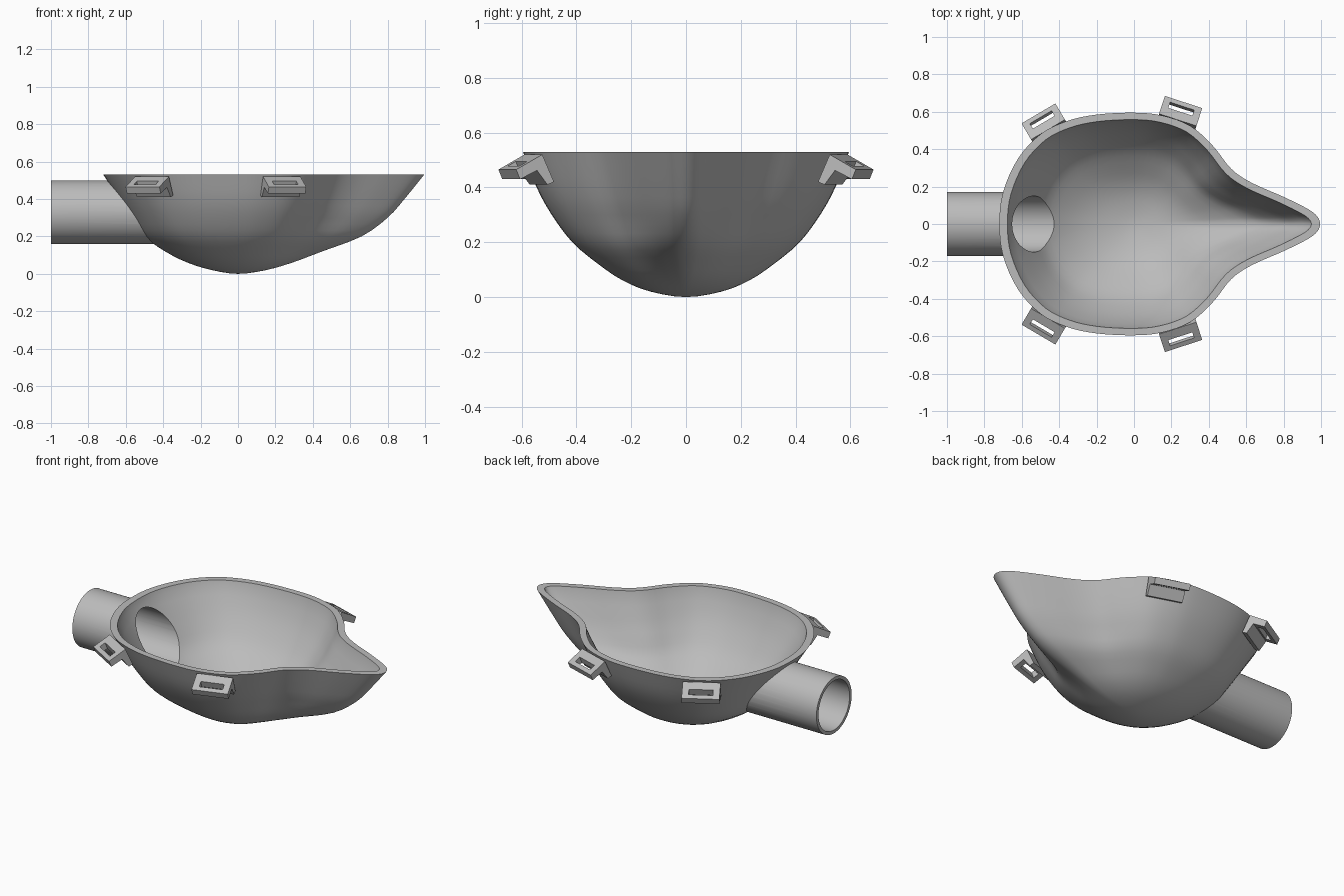
import bpy, bmesh, math
from mathutils import Vector, Matrix

if "Cube" in bpy.data.objects:
    bpy.data.objects.remove(bpy.data.objects["Cube"])

grey = bpy.data.materials.new("plain grey")
grey.use_nodes = True
grey.diffuse_color = (0.5, 0.5, 0.5, 1)
grey.node_tree.nodes["Principled BSDF"].inputs["Base Color"].default_value = (0.5, 0.5, 0.5, 1)

TOP = 0.53      # rim height
WALL = 0.03     # wall thickness

# Half of the rim outline, from the rear round to the spout tip
RIM = [(-.72, 0), (-.70, .17), (-.62, .35), (-.50, .48), (-.36, .55), (-.2, .585), (0, .595),
       (.15, .58), (.3, .525), (.42, .42), (.52, .295), (.63, .22), (.8, .145), (.93, .08), (.98, .04), (.995, 0)]
# Height, then rear, side and spout radius of the bowl
LEVELS = [(0, 0, 0, 0), (.02, .14, .13, .15), (.06, .27, .23, .29), (.12, .39, .32, .45),
          (.2, .5, .415, .66), (.3, .57, .49, .8), (.4, .635, .545, .89), (TOP, .72, .595, .995)]


def spline(pts, steps):
    """Smooth curve through pts, whose first and last points only steer it."""
    out = []
    for a, b, c, d in zip(pts, pts[1:], pts[2:], pts[3:]):
        for i in range(steps):
            t = i / steps
            out.append([0.5 * (2 * q + (r - p) * t + (2 * p - 5 * q + 4 * r - s) * t * t
                               + (3 * q - p - 3 * r + s) * t ** 3) for p, q, r, s in zip(a, b, c, d)])
    return out + [list(pts[-2])]


def to_object(name, bm):
    mesh = bpy.data.meshes.new(name)
    bm.to_mesh(mesh)
    bm.free()
    mesh.materials.append(grey)
    ob = bpy.data.objects.new(name, mesh)
    bpy.context.collection.objects.link(ob)
    return ob


def boolean(ob, tool, operation):
    mod = ob.modifiers.new("cut", 'BOOLEAN')
    mod.operation, mod.object, mod.solver = operation, tool, 'EXACT'
    bpy.context.view_layer.objects.active = ob
    bpy.ops.object.modifier_apply(modifier=mod.name)
    bpy.data.objects.remove(tool)


def smooth(ob):
    bpy.ops.object.select_all(action='DESELECT')
    ob.select_set(True)
    bpy.context.view_layer.objects.active = ob
    bpy.ops.object.shade_smooth_by_angle(angle=math.radians(35))


def bowl_solid(name, inset):
    """Closed bowl volume, moved inwards along its normals by inset."""
    loop = RIM + [(x, -y) for x, y in RIM[-2:0:-1]]
    rim = spline([loop[-1]] + loop + loop[:2], 4)[:-1]
    second, last, before = LEVELS[1], LEVELS[-1], LEVELS[-2]
    start = (second[0], -second[1], -second[2], -second[3])
    end = tuple(2 * p - q for p, q in zip(last, before))
    bm = bmesh.new()
    pole = bm.verts.new((0, 0, 0))
    rings = []
    for z, rear, side, spout in spline([start] + LEVELS + [end], 3)[1:]:
        w = math.sin(min(1, z / 0.3) * math.pi / 2)   # rounder towards the bottom
        ring = []
        for x, y in rim:
            radius = math.hypot(x, y)
            c, s = x / radius, y / radius
            axial, full = (spout, last[3]) if c > 0 else (rear, last[1])
            shaped = radius * (axial / full * c * c + side / last[2] * s * s)
            oval = 1 / math.hypot(c / axial, s / side)
            r = shaped * w + oval * (1 - w)
            ring.append(bm.verts.new((c * r, s * r, z)))
        rings.append(ring)
    n = len(rim)
    for j in range(n):
        k = (j + 1) % n
        bm.faces.new((pole, rings[0][j], rings[0][k]))
        for a, b in zip(rings, rings[1:]):
            bm.faces.new((a[j], b[j], b[k], a[k]))
    bm.normal_update()
    if inset:
        for v, normal in [(v, v.normal.copy()) for v in bm.verts]:
            v.co -= normal * inset
        for v in rings[-1]:
            v.co.z += 0.03
    bm.faces.new(rings[-1])
    bmesh.ops.recalc_face_normals(bm, faces=bm.faces)
    return to_object(name, bm)


def pipe_solid(name, radius, x0, x1):
    bm = bmesh.new()
    place = Matrix.Translation(((x0 + x1) / 2, 0, 0.33)) @ Matrix.Rotation(math.pi / 2, 4, 'Y')
    bmesh.ops.create_cone(bm, cap_ends=True, segments=64, radius1=radius, radius2=radius,
                          depth=x1 - x0, matrix=place)
    return to_object(name, bm)


# Bowl with pouring spout and rear pipe
bowl = bowl_solid("bowl_with_pipe", 0)
boolean(bowl, pipe_solid("pipe", 0.17, -1, -0.3), 'UNION')
boolean(bowl, bowl_solid("cavity", WALL), 'DIFFERENCE')
boolean(bowl, pipe_solid("bore", 0.15, -1.1, -0.3), 'DIFFERENCE')
smooth(bowl)

# Slotted strap brackets: an arm square to the wall and a leg lying on it
SECTION = [(.10, .465), (.085, .43), (.02, .462), (-.02, .41), (-.045, .42), (0, .52)]


def bracket(name, x, y, angle, length=0.21):
    bm = bmesh.new()
    face = bm.faces.new([bm.verts.new((u, -length / 2, z)) for u, z in SECTION])
    made = bmesh.ops.extrude_face_region(bm, geom=[face])["geom"]
    for v in made:
        if isinstance(v, bmesh.types.BMVert):
            v.co.y += length
    bmesh.ops.recalc_face_normals(bm, faces=bm.faces)
    ob = to_object(name, bm)
    slot = bmesh.new()
    bmesh.ops.create_cube(slot, size=1, matrix=Matrix.Translation((.055, 0, .47))
                          @ Matrix.Rotation(math.radians(20), 4, 'Y')
                          @ Matrix.Diagonal((.036, .135, .3, 1)))
    boolean(ob, to_object("slot", slot), 'DIFFERENCE')
    ob.data.transform(Matrix.Translation((x, y, 0)) @ Matrix.Rotation(angle, 4, 'Z'))


for side, sign in (("back", 1), ("front", -1)):
    bracket(side + "_left_bracket", .234, sign * .557, sign * math.radians(72))
    bracket(side + "_right_bracket", -.46, sign * .505, sign * math.radians(120.5))
